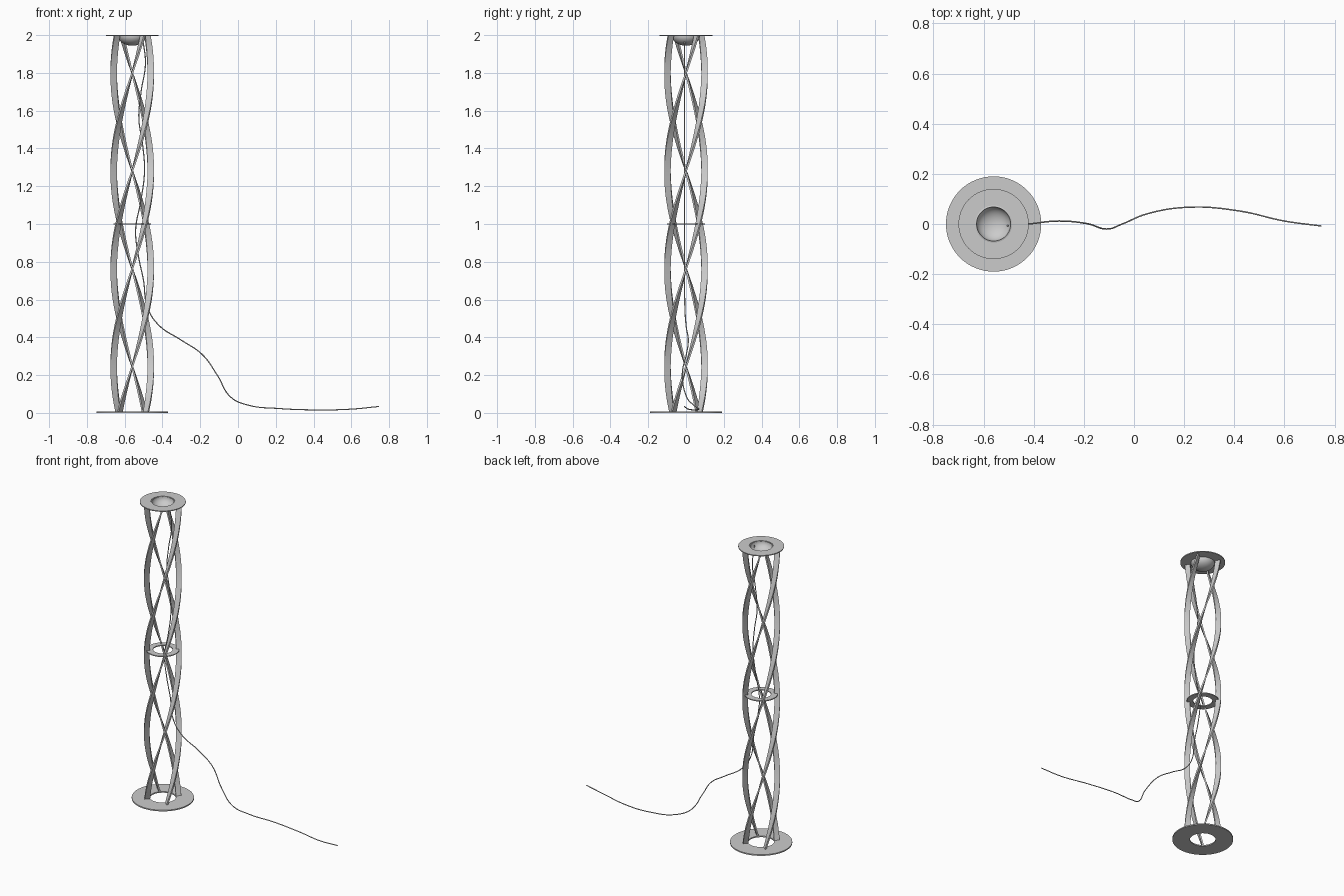
import bpy, bmesh
from math import sin, cos, pi

if "Cube" in bpy.data.objects:
    bpy.data.objects.remove(bpy.data.objects["Cube"])

CX = -0.56  # lamp axis


def finish(name, bm, smooth=True):
    bmesh.ops.recalc_face_normals(bm, faces=bm.faces)
    me = bpy.data.meshes.new(name)
    bm.to_mesh(me)
    bm.free()
    ob = bpy.data.objects.new(name, me)
    bpy.context.collection.objects.link(ob)
    if smooth:
        bpy.context.view_layer.objects.active = ob
        ob.select_set(True)
        bpy.ops.object.shade_smooth_by_angle()
        ob.select_set(False)
    return ob


def lathe(name, profile, closed=True, n=64):
    """Spin a (radius, z) profile about the lamp axis."""
    bm = bmesh.new()
    rows = []
    for r, z in profile:
        if r < 1e-6:
            rows.append([bm.verts.new((CX, 0, z))] * n)
        else:
            rows.append([bm.verts.new((CX + r * cos(2 * pi * i / n), r * sin(2 * pi * i / n), z))
                         for i in range(n)])
    count = len(rows) if closed else len(rows) - 1
    for a in range(count):
        p, q = rows[a], rows[(a + 1) % len(rows)]
        for i in range(n):
            j = (i + 1) % n
            vs = list(dict.fromkeys((p[i], p[j], q[j], q[i])))
            if len(vs) > 2:
                bm.faces.new(vs)
    return finish(name, bm)


def ring(name, r_in, r_out, z0, z1):
    return lathe(name, [(r_in, z0), (r_out, z0), (r_out, z1), (r_in, z1)])


# Flat rings: foot, middle brace and top rim
ring("base_ring", 0.08, 0.19, 0.0, 0.008)
ring("middle_ring", 0.06, 0.10, 0.997, 1.003)
ring("top_ring", 0.074, 0.14, 1.994, 2.0)

# Shallow lamp bowl set in the top ring
outer = [(0.074 * sin(pi / 2 * k / 12), 1.996 - 0.052 * cos(pi / 2 * k / 12)) for k in range(13)]
inner = [(0.068 * sin(pi / 2 * k / 12), 1.998 - 0.049 * cos(pi / 2 * k / 12)) for k in range(12, -1, -1)]
lathe("lamp_bowl", outer + inner, closed=False)


# Four twisted ribs, rectangular section with the wide side radial
def rib(name, start):
    bm = bmesh.new()
    steps, t = 96, 0.005
    prev = first = None
    for k in range(steps + 1):
        z = 0.003 + 1.992 * k / steps
        a = start + pi / 2 * (z - 0.245) / 0.518
        c, s = cos(a), sin(a)
        row = [bm.verts.new((CX + r * c - o * s, r * s + o * c, z))
               for r, o in ((0.081, -t), (0.115, -t), (0.115, t), (0.081, t))]
        if prev:
            for i in range(4):
                j = (i + 1) % 4
                bm.faces.new((prev[i], prev[j], row[j], row[i]))
        else:
            first = row
        prev = row
    bm.faces.new(first)
    bm.faces.new(prev)
    finish(name, bm)


for q in range(4):
    rib(f"twisted_rib_{q + 1}", q * pi / 2)

# Power cord hanging from the bowl and trailing along the floor
path = [(-0.505, -0.007, 1.985), (-0.49, -0.007, 1.85), (-0.513, -0.007, 1.7), (-0.525, -0.007, 1.56),
        (-0.505, -0.007, 1.42), (-0.495, -0.007, 1.28), (-0.515, -0.007, 1.12), (-0.542, -0.007, 0.97),
        (-0.527, -0.007, 0.83), (-0.50, -0.007, 0.7), (-0.48, -0.006, 0.56), (-0.42, 0.0, 0.465),
        (-0.3, 0.012, 0.385), (-0.19, 0.002, 0.31), (-0.11, -0.02, 0.2), (-0.04, 0.003, 0.085),
        (0.05, 0.04, 0.042), (0.22, 0.067, 0.023), (0.42, 0.052, 0.016), (0.6, 0.012, 0.02),
        (0.747, -0.008, 0.034)]
cu = bpy.data.curves.new("power_cord", "CURVE")
cu.dimensions = "3D"
cu.bevel_depth = 0.003
cu.bevel_resolution = 2
cu.use_fill_caps = True
cu.resolution_u = 8
sp = cu.splines.new("BEZIER")
sp.bezier_points.add(len(path) - 1)
for bp, co in zip(sp.bezier_points, path):
    bp.co = co
    bp.handle_left_type = bp.handle_right_type = "AUTO"
bpy.context.collection.objects.link(bpy.data.objects.new("power_cord", cu))
